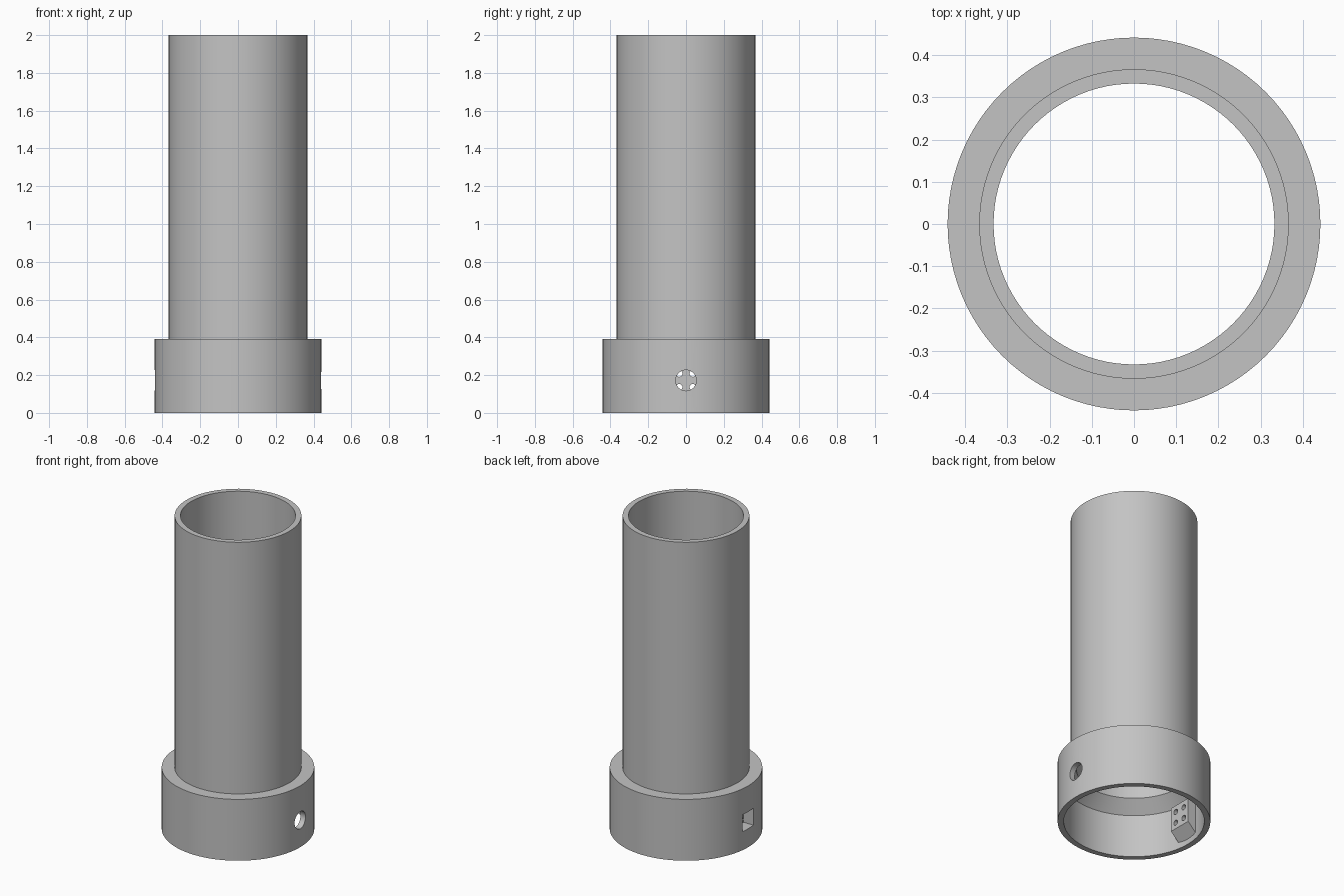
import bpy, bmesh
from math import cos, sin, pi, radians
from mathutils import Matrix, Vector

if "Cube" in bpy.data.objects:
    bpy.data.objects.remove(bpy.data.objects["Cube"])

SEGMENTS = 96
HOLE_Z = 0.172
PIN_OFFSET = 0.036

grey = bpy.data.materials.new("light_grey")
grey.use_nodes = True
colour = (0.55, 0.55, 0.55, 1)
grey.diffuse_color = colour
grey.node_tree.nodes["Principled BSDF"].inputs["Base Color"].default_value = colour


def make_object(name, bm):
    bmesh.ops.recalc_face_normals(bm, faces=bm.faces)
    mesh = bpy.data.meshes.new(name)
    bm.to_mesh(mesh)
    bm.free()
    mesh.materials.append(grey)
    obj = bpy.data.objects.new(name, mesh)
    bpy.context.collection.objects.link(obj)
    return obj


def lathe(name, profile):
    """Turn a closed (radius, height) profile around z."""
    bm = bmesh.new()
    rings = []
    for i in range(SEGMENTS):
        a = 2 * pi * i / SEGMENTS
        rings.append([bm.verts.new((r * cos(a), r * sin(a), z)) for r, z in profile])
    n = len(profile)
    for i, ring in enumerate(rings):
        after = rings[(i + 1) % SEGMENTS]
        for j in range(n):
            k = (j + 1) % n
            bm.faces.new((ring[j], after[j], after[k], ring[k]))
    return make_object(name, bm)


def prism(name, outline, half_width):
    """Extrude an (x, z) outline along y."""
    bm = bmesh.new()
    face = bm.faces.new([bm.verts.new((x, -half_width, z)) for x, z in outline])
    new = bmesh.ops.extrude_face_region(bm, geom=[face])["geom"]
    verts = [v for v in new if isinstance(v, bmesh.types.BMVert)]
    bmesh.ops.translate(bm, verts=verts, vec=(0, 2 * half_width, 0))
    return make_object(name, bm)


def rod(name, radius, x_from, x_to, y, z, sides):
    """Cylinder lying along x."""
    bm = bmesh.new()
    place = Matrix.Translation(Vector(((x_from + x_to) / 2, y, z))) @ Matrix.Rotation(pi / 2, 4, "Y")
    bmesh.ops.create_cone(bm, cap_ends=True, segments=sides, radius1=radius,
                          radius2=radius, depth=abs(x_to - x_from), matrix=place)
    return make_object(name, bm)


def combine(target, other, operation):
    mod = target.modifiers.new(operation.lower(), "BOOLEAN")
    mod.operation = operation
    mod.solver = "EXACT"
    mod.object = other
    bpy.context.view_layer.objects.active = target
    bpy.ops.object.modifier_apply(modifier=mod.name)
    bpy.data.objects.remove(other)


# Tube and wider collar, with a conical step inside
body = lathe("tube_with_collar", [
    (0.442, 0), (0.442, 0.392), (0.367, 0.392), (0.367, 2),
    (0.333, 2), (0.333, 0.348), (0.407, 0.274), (0.407, 0)])

# Socket block on the inner wall with a sloped underside
block = prism("socket_block", [
    (-0.345, 0.25), (-0.345, 0.096), (-0.425, 0.016), (-0.425, 0.25)], 0.077)
combine(body, block, "UNION")

# Square pocket from outside
low, high = HOLE_Z - 0.054, HOLE_Z + 0.054
pocket = prism("pocket_cutter", [(-0.5, low), (-0.5, high), (-0.368, high), (-0.368, low)], 0.054)
combine(body, pocket, "DIFFERENCE")

# Four pin holes through the block face
for y in (-PIN_OFFSET, PIN_OFFSET):
    for dz in (-PIN_OFFSET, PIN_OFFSET):
        pin = rod("pin_cutter", 0.017, -0.39, -0.32, y, HOLE_Z + dz, 24)
        combine(body, pin, "DIFFERENCE")

# Round hole in the opposite wall
combine(body, rod("round_cutter", 0.055, 0.37, 0.5, 0, HOLE_Z, 40), "DIFFERENCE")

# Smooth round walls with sharp edges
bpy.ops.object.select_all(action="DESELECT")
body.select_set(True)
bpy.context.view_layer.objects.active = body
bpy.ops.object.shade_smooth_by_angle(angle=radians(30))
